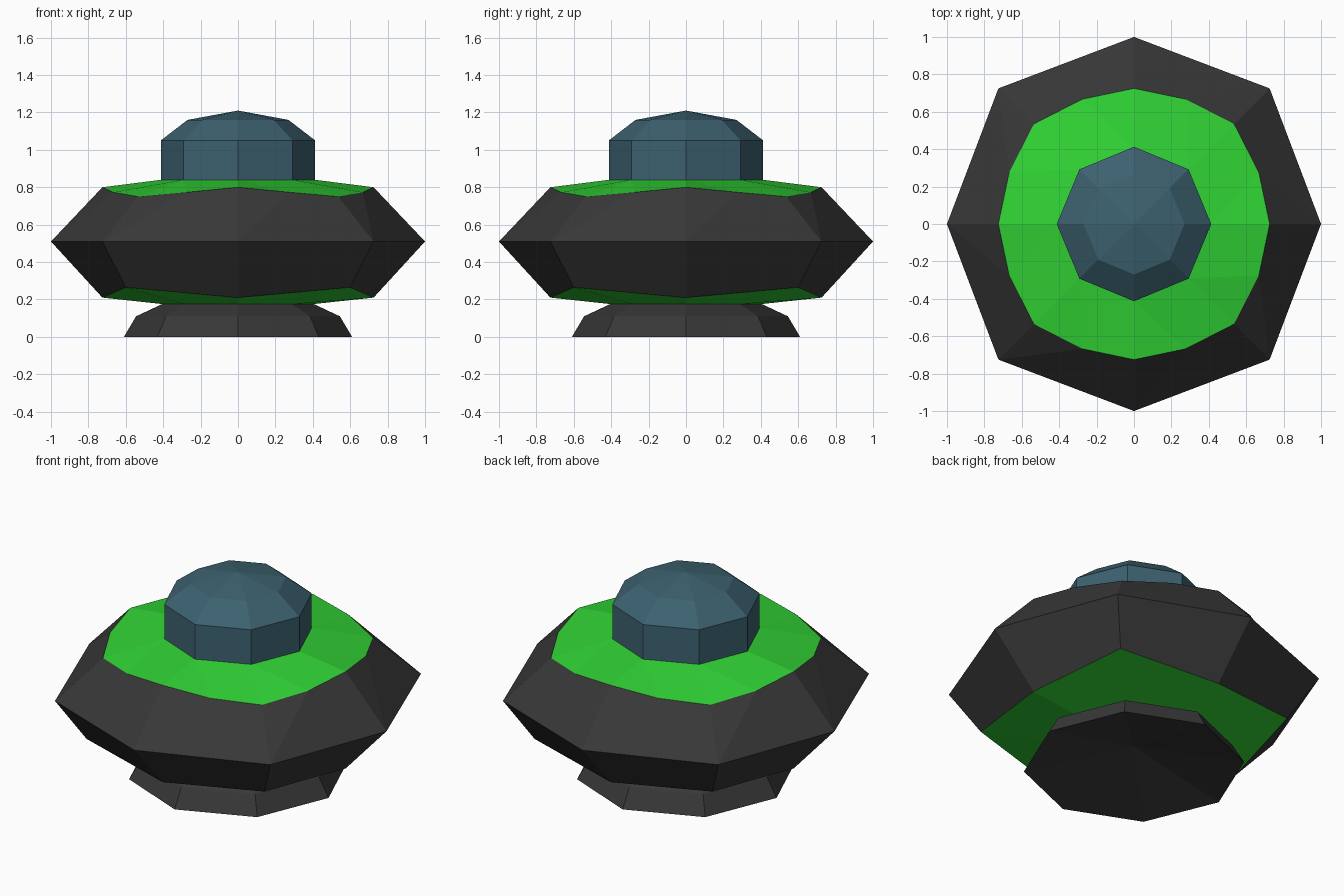
import bpy
import bmesh
from math import sin, cos, pi, sqrt

if "Cube" in bpy.data.objects:
    bpy.data.objects.remove(bpy.data.objects["Cube"])

R2 = sqrt(2)


def material(name, color):
    m = bpy.data.materials.new(name)
    m.diffuse_color = (*color, 1)
    m.use_nodes = True
    m.node_tree.nodes["Principled BSDF"].inputs["Base Color"].default_value = m.diffuse_color
    return m


def ring(axis, diag, mid=None):
    """8 points alternating (radius, z) on the axes and diagonals; 16 with mid points."""
    steps = [axis, diag] if mid is None else [axis, mid, diag, mid]
    n = 4 * len(steps)
    pts = []
    for i in range(n):
        r, z = steps[i % len(steps)]
        a = 2 * pi * i / n
        pts.append((r * cos(a), r * sin(a), z))
    return pts


def octagon(r, z):
    return ring((r, z), (r, z))


def loft(name, rings, mat):
    """Skin rings from bottom to top; a one-point ring is an apex."""
    bm = bmesh.new()
    rows = [[bm.verts.new(p) for p in r] for r in rings]
    for a, b in zip(rows, rows[1:]):
        na, nb = len(a), len(b)
        n = max(na, nb)
        for i in range(n):
            ia, ja = i * na // n, ((i + 1) * na // n) % na
            ib, jb = i * nb // n, ((i + 1) * nb // n) % nb
            quad = [a[ia], a[ja], b[jb], b[ib]]
            bm.faces.new(list(dict.fromkeys(quad)))
    me = bpy.data.meshes.new(name)
    bm.to_mesh(me)
    bm.free()
    me.materials.append(mat)
    ob = bpy.data.objects.new(name, me)
    bpy.context.collection.objects.link(ob)
    return ob


dark = material("dark_metal", (0.04, 0.04, 0.04))
green = material("green_panel", (0.03, 0.65, 0.035))
glass = material("blue_glass", (0.045, 0.12, 0.16))

# Shared boundaries between hull and green panels
lower_edge = ring((0.725, 0.21), (0.60 * R2, 0.265))
upper_edge = ring((0.725, 0.80), (0.535 * R2, 0.75), (0.722, 0.773))
rim = ring((1.0, 0.51), (0.725 * R2, 0.51))

# Faceted saucer hull
loft("saucer_hull", [lower_edge, rim, upper_edge], dark)

# Green panels under and over the hull
loft("lower_panel", [octagon(0.40, 0.175), lower_edge], green)
loft("upper_panel", [upper_edge, octagon(0.41, 0.84), [(0, 0, 0.84)]], green)

# Cockpit dome
loft("cockpit_dome", [octagon(0.413, 0.835), octagon(0.413, 1.05),
                      octagon(0.27, 1.16), [(0, 0, 1.21)]], glass)

# Flared foot with a hollow underside
loft("base_foot", [[(0, 0, 0.13)], octagon(0.61, 0), octagon(0.545, 0.11),
                   octagon(0.40, 0.178), [(0, 0, 0.178)]], dark)
